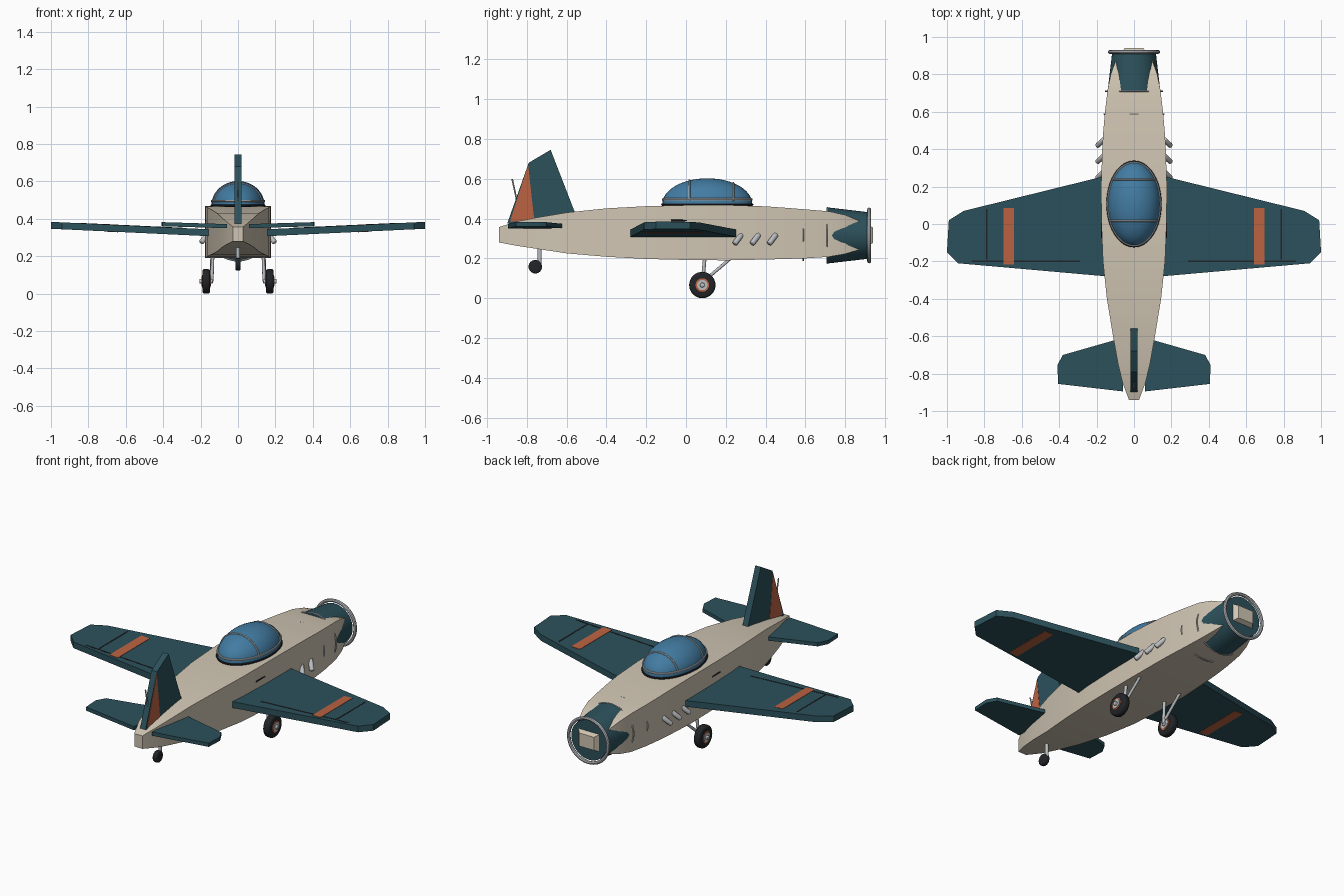
import bpy, bmesh, math
from mathutils import Vector, Matrix

if "Cube" in bpy.data.objects:
    bpy.data.objects.remove(bpy.data.objects["Cube"])


def material(name, rgb):
    m = bpy.data.materials.new(name)
    m.diffuse_color = (*rgb, 1)
    m.use_nodes = True
    m.node_tree.nodes["Principled BSDF"].inputs["Base Color"].default_value = m.diffuse_color
    return m


TEAL = material("teal", (0.025, 0.082, 0.105))
CREAM = material("cream", (0.63, 0.56, 0.45))
ORANGE = material("orange", (0.5, 0.125, 0.055))
BLUE = material("glass_blue", (0.055, 0.2, 0.36))
DARK = material("dark", (0.015, 0.017, 0.02))
GREY = material("metal", (0.5, 0.52, 0.54))


def finish(name, bm, mat, mirror=False, smooth=True):
    bmesh.ops.recalc_face_normals(bm, faces=bm.faces)
    me = bpy.data.meshes.new(name)
    bm.to_mesh(me)
    bm.free()
    ob = bpy.data.objects.new(name, me)
    bpy.context.collection.objects.link(ob)
    me.materials.append(mat)
    if mirror:
        ob.modifiers.new("mirror", 'MIRROR')
    if smooth:
        bpy.ops.object.select_all(action='DESELECT')
        ob.select_set(True)
        bpy.context.view_layer.objects.active = ob
        bpy.ops.object.shade_smooth_by_angle(angle=math.radians(35))
    return ob


def loft(name, rings, mat, mirror=False, closed=False):
    """Skin a list of equal-length rings; cap the ends unless closed."""
    bm = bmesh.new()
    vs = [[bm.verts.new(p) for p in r] for r in rings]
    n = len(vs[0])
    pairs = list(zip(vs, vs[1:])) + ([(vs[-1], vs[0])] if closed else [])
    for a, b in pairs:
        for i in range(n):
            j = (i + 1) % n
            bm.faces.new((a[i], a[j], b[j], b[i]))
    if not closed:
        bm.faces.new(vs[0])
        bm.faces.new(vs[-1])
    return finish(name, bm, mat, mirror)


def rod(name, p, q, r1, mat, mirror=False, r2=None, sides=16, bevel=0):
    """Cylinder or cone between two points, with optional rounded rims."""
    p, q = Vector(p), Vector(q)
    d = q - p
    bm = bmesh.new()
    M = Matrix.Translation((p + q) / 2) @ d.to_track_quat('Z', 'Y').to_matrix().to_4x4()
    bmesh.ops.create_cone(bm, cap_ends=True, segments=sides, radius1=r1,
                          radius2=r1 if r2 is None else r2, depth=d.length, matrix=M)
    if bevel:
        rims = [e for e in bm.edges if any(len(f.verts) > 4 for f in e.link_faces)]
        bmesh.ops.bevel(bm, geom=rims, offset=bevel, segments=3, profile=0.5, affect='EDGES')
    return finish(name, bm, mat, mirror)


def slab(name, outline, low, high, mat, mirror=True):
    """Horizontal panel: outline in x, y; low(x) and high(x) give z."""
    return loft(name, [[(x, y, f(x)) for x, y in outline] for f in (low, high)], mat, mirror)


def fin_plate(name, outline, half, mat):
    return loft(name, [[(s * half, y, z) for y, z in outline] for s in (-1, 1)], mat)


def hoop(name, centre, ru, rv, u, v, minor, mat, arc=None):
    """Elliptical tube in the plane of axes u, v; arc=(start, end) leaves it open."""
    c, u, v = Vector(centre), Vector(u), Vector(v)
    w = u.cross(v)
    n = 48
    a0, a1 = arc or (0, 2 * math.pi)
    rings = []
    for i in range(n + (1 if arc else 0)):
        a = a0 + (a1 - a0) * i / n
        o = (u * math.cos(a) * rv + v * math.sin(a) * ru).normalized()
        p = c + u * ru * math.cos(a) + v * rv * math.sin(a)
        rings.append([p + minor * (o * math.cos(b) + w * math.sin(b))
                      for b in [k * math.pi / 4 for k in range(8)]])
    return loft(name, rings, mat, closed=not arc)


X, Y, Z = (1, 0, 0), (0, 1, 0), (0, 0, 1)

# Fuselage: rectangular sections (y, half width, bottom, top)
stations = [(-.94, .027, .28, .357), (-.85, .061, .263, .385), (-.75, .085, .248, .405),
            (-.6, .112, .225, .43), (-.4, .145, .208, .451), (-.2, .166, .197, .462),
            (0, .174, .192, .467), (.2, .176, .19, .468), (.4, .17, .194, .461),
            (.5, .164, .197, .454), (.6, .155, .2, .446), (.72, .141, .208, .436),
            (.8, .124, .222, .418), (.87, .1, .243, .389), (.94, .05, .277, .355)]
loft("fuselage", [[(-w, y, a), (w, y, a), (w, y, b), (-w, y, b)] for y, w, a, b in stations], CREAM)

# Engine cowl, front ring and body bands
rod("engine_cowl", (0, .71, .315), (0, .915, .315), .141, TEAL, r2=.117, sides=48)
hoop("cowl_ring", (0, .92, .315), .13, .13, X, Z, .01, GREY)
hoop("rear_body_band", (0, .588, .317), .159, .128, X, Z, .004, GREY)
hoop("front_body_band", (0, .71, .315), .152, .139, X, Z, .004, GREY)

# Canopy with base rims and hoops
CY, CZ, CX, CL, CH = .107, .473, .142, .226, .129
bm = bmesh.new()
bmesh.ops.create_uvsphere(bm, u_segments=40, v_segments=24, radius=1,
                          matrix=Matrix.Translation((0, CY, CZ)) @ Matrix.Diagonal((CX, CL, CH, 1)))
bmesh.ops.bisect_plane(bm, geom=bm.verts[:] + bm.edges[:] + bm.faces[:], plane_co=(0, 0, .455),
                       plane_no=(0, 0, -1), clear_outer=True)
bmesh.ops.holes_fill(bm, edges=[e for e in bm.edges if e.is_boundary])
finish("canopy_glass", bm, BLUE)
hoop("canopy_sill", (0, CY, .47), CX, CL, X, Y, .006, DARK)
hoop("canopy_rail", (0, CY, .496), CX * .985, CL * .985, X, Y, .006, GREY)
for label, y in (("rear", .017), ("front", .238)):
    k = math.sqrt(1 - ((y - CY) / CL) ** 2)
    hoop(label + "_canopy_hoop", (0, y, CZ), CX * k, CH * k, X, Z, .005, GREY, (0.15, math.pi - .15))

# Wings with stripes and panel lines
wing_low = lambda x: .308 + .039 * (x - .17) / .83
wing_top = lambda x: wing_low(x) + .037
over = lambda e: (lambda x: wing_low(x) - e, lambda x: wing_top(x) + e)
rect = lambda x0, x1, y0, y1: [(x0, y0), (x1, y0), (x1, y1), (x0, y1)]
slab("wings", [(.1, .27), (.91, .07), (.99, .02), (1, -.15), (.94, -.21), (.1, -.284)],
     wing_low, wing_top, TEAL)
slab("wing_stripes", rect(.642, .698, -.217, .085), *over(.002), ORANGE)
slab("wing_tip_lines", rect(.782, .79, -.19, .08), wing_top, over(.0015)[1], DARK)
slab("aileron_lines", rect(.29, .865, -.202, -.194), wing_top, over(.0015)[1], DARK)

# Tailplane
slab("tailplane", [(.06, -.61), (.1, -.62), (.38, -.7), (.41, -.755), (.405, -.855), (.06, -.895)],
     lambda x: .35 + .03 * (x - .06), lambda x: .372 + .03 * (x - .06), TEAL)

# Fin, rudder and aerial
fin_plate("fin", [(-.55, .41), (-.68, .745), (-.79, .68), (-.898, .375), (-.7, .36)], .018, TEAL)
fin_plate("rudder_panel", [(-.762, .39), (-.793, .67), (-.884, .385)], .0195, ORANGE)
rod("aerial", (0, -.828, .39), (0, -.873, .598), .004, GREY, sides=8)

# Exhaust stubs and side vents
for i, y in enumerate((.26, .347, .433)):
    rod(f"exhaust_{i + 1}", (.16, y + .02, .32), (.197, y - .016, .273), .014, GREY, True, bevel=.006)
for i, x in enumerate((-.173, .173)):
    rod(f"side_vent_{i + 1}", (x, -.075, .39), (x, .005, .39), .004, DARK, sides=8)

# Main landing gear
WX, WY, WZ, WR = .17, .082, .066, .066
rod("main_tyres", (WX - .021, WY, WZ), (WX + .021, WY, WZ), WR, DARK, True, sides=40, bevel=.013)
rod("wheel_trims", (WX - .023, WY, WZ), (WX + .023, WY, WZ), .034, ORANGE, True, sides=32)
rod("wheel_discs", (WX - .025, WY, WZ), (WX + .026, WY, WZ), .026, GREY, True, sides=32)
rod("wheel_axles", (.135, WY, WZ), (.207, WY, WZ), .012, GREY, True, bevel=.004)
rod("main_struts", (.135, .095, .21), (.14, WY, WZ), .009, GREY, True)
rod("diagonal_braces", (.14, .23, .205), (.142, .095, .09), .008, GREY, True)

# Tail wheel
rod("tail_tyre", (-.014, -.757, .158), (.014, -.757, .158), .034, DARK, sides=28, bevel=.008)
rod("tail_strut", (0, -.735, .165), (0, -.735, .27), .01, GREY)
